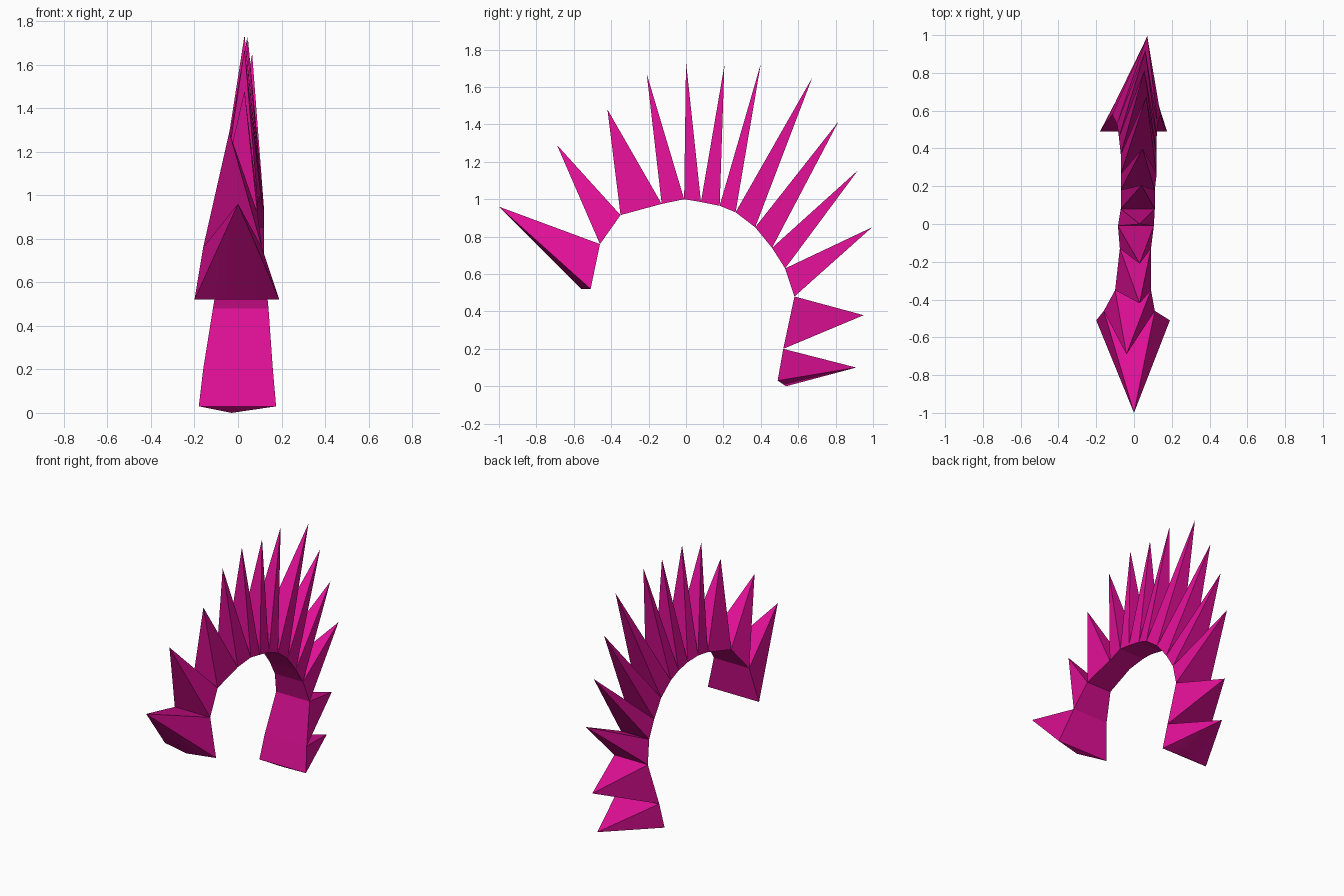
import bpy, bmesh, math
from mathutils import Vector

cube = bpy.data.objects.get("Cube")
if cube:
    bpy.data.objects.remove(cube, do_unlink=True)

# Single flat hair colour
pink = bpy.data.materials.new("magenta")
pink.use_nodes = True
colour = (0.76, 0.005, 0.31, 1.0)
pink.diffuse_color = colour
pink.node_tree.nodes["Principled BSDF"].inputs["Base Color"].default_value = colour

# Scalp arch from forehead to nape: y, z, right edge x, left edge x
arch = [
    (-.51, .52, -.20, .19), (-.46, .76, -.16, .11), (-.35, .915, -.10, .09),
    (-.13, .975, -.075, .09), (-.01, 1.0, -.085, .105), (.08, .985, -.07, .11),
    (.18, .965, -.07, .11), (.265, .93, -.07, .12), (.37, .85, -.07, .12),
    (.46, .74, -.08, .12), (.53, .63, -.09, .125), (.58, .48, -.115, .14),
    (.52, .20, -.16, .16), (.49, .03, -.18, .175),
]

# Spike tips, one above each arch segment
tips = [
    (0, -1, .96), (-.04, -.69, 1.29), (.03, -.42, 1.48), (.03, -.21, 1.67),
    (.03, 0, 1.735), (.04, .205, 1.715), (.045, .40, 1.725), (.065, .675, 1.65),
    (.055, .815, 1.415), (.06, .92, 1.155), (.07, .995, .85), (.05, .95, .38),
    (.04, .91, .10),
]

# Ridge point that folds the open end of the first and last spike
folds = {0: (0, -.56, .52), len(tips) - 1: (-.03, .535, 0)}


def edge(station):
    y, z, x0, x1 = station
    return Vector((x0, y, z)), Vector((x1, y, z))


def spike(name, start, end, tip, fold=None, fold_at_start=False):
    """Closed pyramid: scalp panel, optional folded end, and sides to the tip."""
    a, b = edge(start)
    c, d = edge(end)
    bm = bmesh.new()
    va, vb, vc, vd, apex = [bm.verts.new(p) for p in (a, b, c, d, Vector(tip))]
    rim = [va, vb, vd, vc]
    bm.faces.new(rim)
    if fold:
        mid = bm.verts.new(fold)
        p, q = (va, vb) if fold_at_start else (vd, vc)
        bm.faces.new((p, q, mid))
        rim.insert(rim.index(q), mid)
    for i, v in enumerate(rim):
        bm.faces.new((v, rim[(i + 1) % len(rim)], apex))
    bmesh.ops.recalc_face_normals(bm, faces=bm.faces)
    mesh = bpy.data.meshes.new(name)
    bm.to_mesh(mesh)
    bm.free()
    mesh.materials.append(pink)
    obj = bpy.data.objects.new(name, mesh)
    bpy.context.collection.objects.link(obj)
    return obj


# Row of spikes along the arch
spikes = []
for i, tip in enumerate(tips):
    name = "front_spike" if i == 0 else f"hair_spike_{i}"
    spikes.append(spike(name, arch[i], arch[i + 1], tip, folds.get(i), i == 0))

# Soft shading across shallow folds only
bpy.ops.object.select_all(action='DESELECT')
for obj in spikes:
    obj.select_set(True)
bpy.context.view_layer.objects.active = spikes[0]
bpy.ops.object.shade_smooth_by_angle(angle=math.radians(40))
